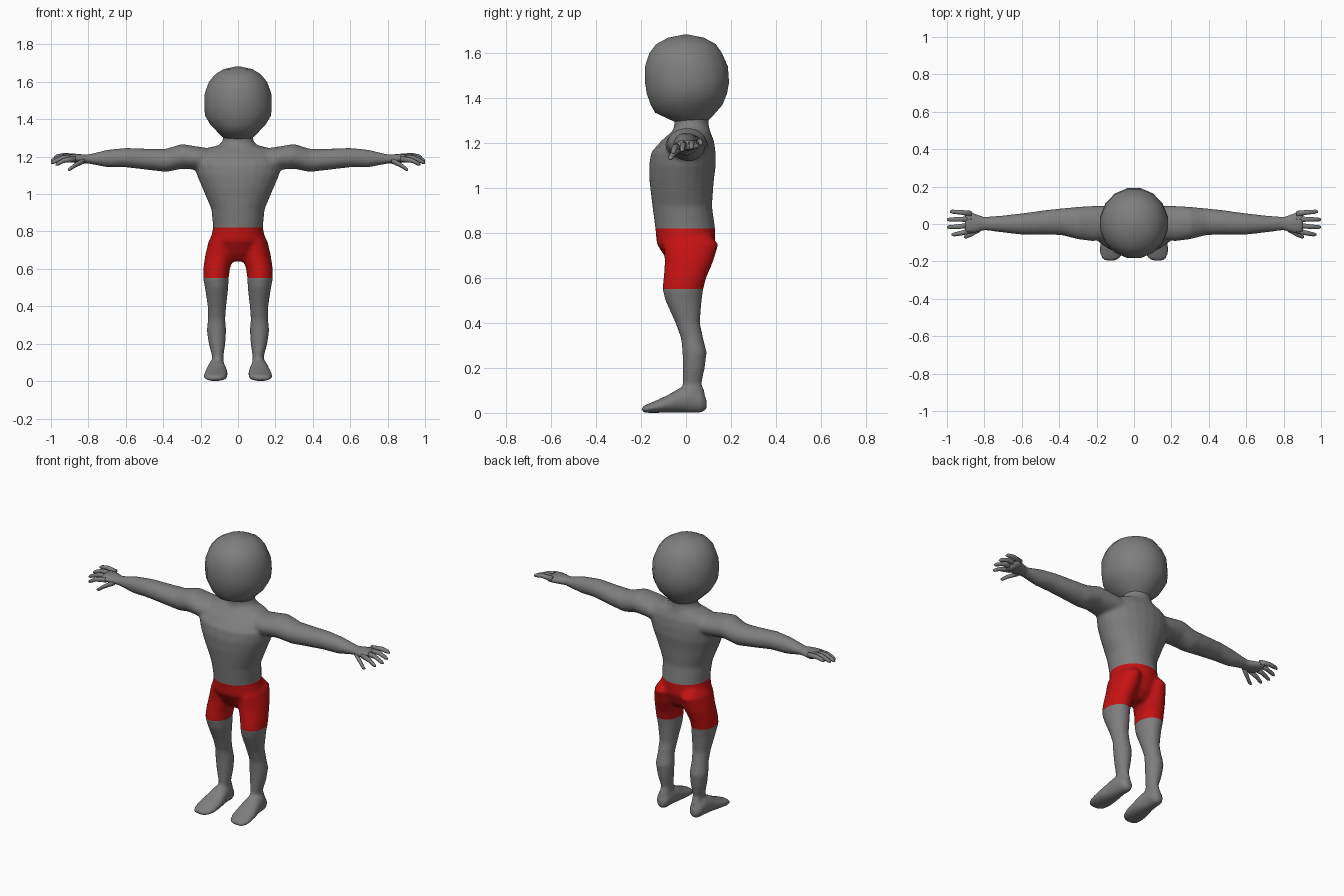
import bpy, bmesh, math
from mathutils import Vector


def material(name, rgb):
    m = bpy.data.materials.new(name)
    m.diffuse_color = (*rgb, 1)
    return m


skin = material("grey_skin", (0.21, 0.21, 0.21))
cloth = material("red_cloth", (0.56, 0.006, 0.006))


def loft(bm, axis, rings, sign=1, segs=24):
    """Skin elliptical rings (position, a0, a1, b0, b1) along an axis; sign mirrors in x."""
    rows = []
    for t, a0, a1, b0, b1 in rings:
        row = []
        for i in range(segs):
            w = 2 * math.pi * (i + 0.5) / segs
            a = (a0 + a1) / 2 + (a1 - a0) / 2 * math.cos(w)
            b = (b0 + b1) / 2 + (b1 - b0) / 2 * math.sin(w)
            p = {"x": (t, a, b), "y": (a, t, b), "z": (a, b, t)}[axis]
            row.append(bm.verts.new((p[0] * sign, p[1], p[2])))
        rows.append(row)
    faces = [bm.faces.new((r[i], r[(i + 1) % segs], q[(i + 1) % segs], q[i]))
             for r, q in zip(rows, rows[1:]) for i in range(segs)]
    faces += [bm.faces.new(rows[0]), bm.faces.new(rows[-1])]
    bmesh.ops.recalc_face_normals(bm, faces=faces)


def finish(bm, name, mats):
    me = bpy.data.meshes.new(name)
    bm.to_mesh(me)
    bm.free()
    for m in mats:
        me.materials.append(m)
    ob = bpy.data.objects.new(name, me)
    bpy.context.collection.objects.link(ob)
    me.shade_smooth()
    return ob


# Torso with neck: z, x range, y range
torso = [(0.64, -0.06, 0.06, -0.05, 0.06), (0.68, -0.12, 0.12, -0.085, 0.10),
         (0.75, -0.15, 0.15, -0.13, 0.13), (0.82, -0.133, 0.133, -0.137, 0.13),
         (0.92, -0.143, 0.143, -0.15, 0.116), (1.03, -0.19, 0.19, -0.163, 0.124),
         (1.10, -0.22, 0.22, -0.165, 0.133), (1.16, -0.235, 0.235, -0.155, 0.132),
         (1.21, -0.22, 0.22, -0.11, 0.125), (1.245, -0.17, 0.17, -0.07, 0.11),
         (1.262, -0.10, 0.10, -0.055, 0.105), (1.29, -0.08, 0.08, -0.052, 0.10),
         (1.35, -0.085, 0.085, -0.055, 0.105)]
# Arm with palm: x, y range, z range
arm = [(0.12, -0.08, 0.10, 1.12, 1.24), (0.22, -0.092, 0.097, 1.13, 1.255),
       (0.30, -0.082, 0.092, 1.135, 1.268), (0.385, -0.06, 0.084, 1.118, 1.242),
       (0.47, -0.057, 0.075, 1.128, 1.242), (0.60, -0.057, 0.057, 1.143, 1.247),
       (0.70, -0.046, 0.046, 1.143, 1.237), (0.80, -0.034, 0.038, 1.163, 1.212),
       (0.85, -0.05, 0.058, 1.165, 1.214), (0.89, -0.052, 0.072, 1.168, 1.215),
       (0.905, -0.045, 0.065, 1.175, 1.21)]
# Leg: z, x range, y range
leg = [(0.79, 0.04, 0.13, -0.08, 0.11), (0.75, 0.02, 0.157, -0.10, 0.145),
       (0.67, 0.022, 0.176, -0.095, 0.12), (0.60, 0.043, 0.186, -0.10, 0.09),
       (0.55, 0.05, 0.187, -0.105, 0.077), (0.50, 0.052, 0.177, -0.092, 0.07),
       (0.40, 0.063, 0.162, -0.047, 0.062), (0.33, 0.068, 0.161, -0.022, 0.077),
       (0.27, 0.063, 0.167, -0.016, 0.092), (0.20, 0.068, 0.157, -0.014, 0.084),
       (0.13, 0.078, 0.138, -0.015, 0.07), (0.09, 0.076, 0.14, -0.02, 0.085),
       (0.03, 0.078, 0.143, -0.02, 0.085)]
# Foot: y, x range, z range
foot = [(0.092, 0.09, 0.13, 0.015, 0.06), (0.07, 0.073, 0.15, 0.0, 0.095),
        (0.02, 0.068, 0.16, 0.0, 0.125), (-0.03, 0.06, 0.168, 0.0, 0.11),
        (-0.08, 0.054, 0.18, 0.0, 0.08), (-0.14, 0.055, 0.185, 0.0, 0.052),
        (-0.18, 0.07, 0.178, 0.0, 0.036), (-0.198, 0.10, 0.155, 0.004, 0.025)]

# Body: merge the limbs and torso into one smooth skin
bm = bmesh.new()
loft(bm, "z", torso)
for s in (1, -1):
    loft(bm, "x", arm, s)
    loft(bm, "z", leg, s)
    loft(bm, "y", foot, s)
body = finish(bm, "body", [skin, cloth])
remesh = body.modifiers.new("merge", "REMESH")
remesh.mode = "VOXEL"
remesh.voxel_size = 0.01
relax = body.modifiers.new("relax", "SMOOTH")
relax.factor = 0.5
relax.iterations = 6
bpy.context.view_layer.objects.active = body
for m in ("merge", "relax"):
    bpy.ops.object.modifier_apply(modifier=m)

# Shorts: cut the waist and hem lines, then colour the band between them
HEM, WAIST = 0.55, 0.82
bm = bmesh.new()
bm.from_mesh(body.data)
for z in (HEM, WAIST):
    bmesh.ops.bisect_plane(bm, geom=bm.verts[:] + bm.edges[:] + bm.faces[:],
                           plane_co=Vector((0, 0, z)), plane_no=Vector((0, 0, 1)))
for f in bm.faces:
    f.smooth = True
    f.material_index = 1 if HEM < f.calc_center_median().z < WAIST else 0
bm.to_mesh(body.data)
bm.free()

# Head: z, x range, y range
head = [(1.285, -0.05, 0.05, -0.03, 0.08), (1.305, -0.085, 0.085, -0.075, 0.105),
        (1.335, -0.115, 0.115, -0.14, 0.135), (1.37, -0.15, 0.15, -0.16, 0.165),
        (1.42, -0.18, 0.18, -0.178, 0.186), (1.47, -0.184, 0.184, -0.186, 0.195),
        (1.54, -0.181, 0.181, -0.186, 0.19), (1.60, -0.158, 0.158, -0.166, 0.163),
        (1.64, -0.125, 0.125, -0.135, 0.135), (1.668, -0.078, 0.078, -0.082, 0.082),
        (1.682, -0.012, 0.012, -0.012, 0.012)]
bm = bmesh.new()
loft(bm, "z", head, segs=16)
finish(bm, "head", [skin])

# Fingers and thumb: rings follow a drooping path of x, y, z, radius
digits = {
    "index_finger": [(0.87, -0.036, 1.188), (0.93, -0.05, 1.18), (0.975, -0.056, 1.158)],
    "middle_finger": [(0.87, -0.006, 1.193), (0.94, -0.014, 1.192), (1.0, -0.017, 1.167)],
    "ring_finger": [(0.87, 0.026, 1.197), (0.94, 0.025, 1.2), (1.0, 0.024, 1.178)],
    "little_finger": [(0.87, 0.055, 1.2), (0.93, 0.063, 1.207), (0.985, 0.066, 1.195)],
    "thumb": [(0.82, -0.025, 1.18), (0.87, -0.055, 1.155), (0.91, -0.068, 1.13)],
}
for name, path in digits.items():
    rings = []
    for (x, y, z), r in zip(path, (0.016, 0.013, 0.010)):
        rings.append((x, y - r, y + r, z - r, z + r))
    x, y, z = path[-1]
    rings.insert(-1, (x - 0.012, y - 0.011, y + 0.011, z - 0.006, z + 0.016))
    rings[-1] = (x, y - 0.005, y + 0.005, z - 0.005, z + 0.005)
    for side, s in (("left", 1), ("right", -1)):
        bm = bmesh.new()
        loft(bm, "x", rings, s, segs=10)
        finish(bm, side + "_" + name, [skin])
